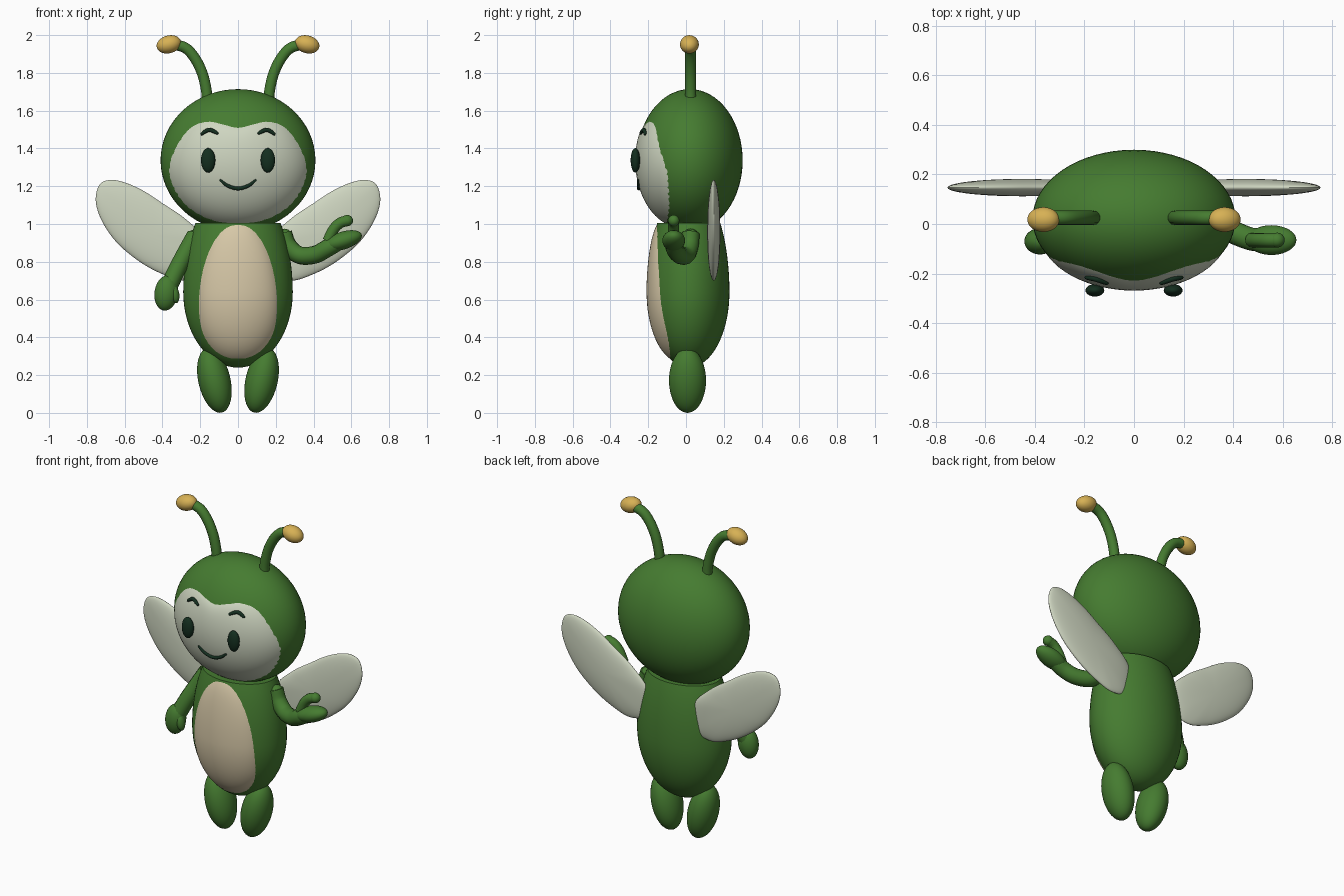
import bpy, bmesh
from math import sin, sqrt, pi, radians
from mathutils import Matrix, Vector

cube = bpy.data.objects.get("Cube")
if cube:
    bpy.data.objects.remove(cube, do_unlink=True)


def material(name, rgb):
    m = bpy.data.materials.new(name)
    m.use_nodes = True
    m.diffuse_color = (*rgb, 1)
    bsdf = m.node_tree.nodes["Principled BSDF"]
    bsdf.inputs["Base Color"].default_value = (*rgb, 1)
    bsdf.inputs["Roughness"].default_value = 0.6
    return m


GREEN = material("leaf green", (0.06, 0.2, 0.03))
PALE = material("pale green white", (0.62, 0.67, 0.53))
CREAM = material("belly cream", (0.68, 0.58, 0.39))
GOLD = material("gold", (0.68, 0.44, 0.09))
DARK = material("dark green", (0.007, 0.028, 0.014))


def smooth(obj, angle=40):
    bpy.ops.object.select_all(action='DESELECT')
    obj.select_set(True)
    bpy.context.view_layer.objects.active = obj
    bpy.ops.object.shade_smooth_by_angle(angle=radians(angle))
    return obj


def finish(bm, name, mat):
    me = bpy.data.meshes.new(name)
    bm.to_mesh(me)
    bm.free()
    me.materials.append(mat)
    obj = bpy.data.objects.new(name, me)
    bpy.context.collection.objects.link(obj)
    return smooth(obj)


def ball(name, mat, loc, radii, tilt=0, segs=40):
    """Ellipsoid tilted about the y axis by a number of degrees."""
    bm = bmesh.new()
    bmesh.ops.create_uvsphere(bm, u_segments=segs, v_segments=segs // 2, radius=1)
    mat4 = (Matrix.Translation(loc) @ Matrix.Rotation(radians(tilt), 4, 'Y')
            @ Matrix.Diagonal((*radii, 1)))
    bmesh.ops.transform(bm, matrix=mat4, verts=bm.verts)
    return finish(bm, name, mat)


def spline(pts, closed=False, steps=8):
    """Catmull-Rom samples through the points."""
    p = [Vector(q) for q in pts]
    n = len(p)
    pick = (lambda i: p[i % n]) if closed else (lambda i: p[max(0, min(n - 1, i))])
    out = []
    for i in range(n if closed else n - 1):
        a, b, c, d = (pick(i + k) for k in (-1, 0, 1, 2))
        for k in range(steps):
            t = k / steps
            out.append((b * 2 + (c - a) * t + (a * 2 - b * 5 + c * 4 - d) * t ** 2
                        + (b * 3 - a - c * 3 + d) * t ** 3) / 2)
    return out if closed else out + [p[-1]]


def tube(name, mat, pts, radius, taper=False):
    path = spline(pts)
    cu = bpy.data.curves.new(name, 'CURVE')
    cu.dimensions = '3D'
    cu.bevel_depth = radius
    cu.bevel_resolution = 5
    cu.use_fill_caps = True
    sp = cu.splines.new('POLY')
    sp.points.add(len(path) - 1)
    for i, (pt, co) in enumerate(zip(sp.points, path)):
        pt.co = (*co, 1)
        if taper:
            pt.radius = 0.35 + 0.65 * sqrt(sin(pi * i / (len(path) - 1)) + 1e-6)
    cu.materials.append(mat)
    obj = bpy.data.objects.new(name, cu)
    bpy.context.collection.objects.link(obj)
    bpy.ops.object.select_all(action='DESELECT')
    obj.select_set(True)
    bpy.context.view_layer.objects.active = obj
    bpy.ops.object.convert(target='MESH')
    return smooth(bpy.context.view_layer.objects.active)


def patch(name, mat, outline, centre, sheets, rings=14):
    """Fill a closed x-z outline with rings; each sheet is (facing, y function)."""
    loop = spline(outline, closed=True)
    c = Vector(centre)
    n = len(loop)
    bm = bmesh.new()
    for facing, depth in sheets:
        mid = bm.verts.new((c.x, depth(c.x, c.y, 0), c.y))
        prev = None
        for k in range(1, rings + 1):
            t = sin(k / rings * pi / 2)
            ring = []
            for q in loop:
                x, z = c + (q - c) * t
                ring.append(bm.verts.new((x, depth(x, z, t), z)))
            for i in range(n):
                j = (i + 1) % n
                f = bm.faces.new((prev[i], prev[j], ring[j], ring[i]) if prev
                                 else (mid, ring[j], ring[i]))
                f.normal_update()
                if f.normal.y * facing < 0:
                    f.normal_flip()
            prev = ring
    bmesh.ops.remove_doubles(bm, verts=bm.verts, dist=1e-5)
    return finish(bm, name, mat)


def mirrored(half):
    return half + [(-x, z) for x, z in reversed(half[1:-1])]


# Head and body surfaces
HEAD, HEAD_R = (0, 0.02, 1.337), (0.41, 0.28, 0.377)
WAIST, LOW, HIGH = 0.64, 0.40, 0.58


def head_y(x, z):
    d = 1 - (x / HEAD_R[0]) ** 2 - ((z - HEAD[2]) / HEAD_R[2]) ** 2
    return HEAD[1] - HEAD_R[1] * sqrt(max(d, 0))


def body_y(x, z):
    h = HIGH if z > WAIST else LOW
    d = 1 - (x / 0.29) ** 2 - ((z - WAIST) / h) ** 2
    return 0.015 - 0.215 * sqrt(max(d, 0))


def raised(surface):
    """Slightly proud of the surface, with a rim that sinks into it."""
    return lambda x, z, t: surface(x, z) - 0.011 * (1 - t ** 10) + 0.002


ball("head", GREEN, HEAD, HEAD_R, segs=64)

# Body: egg cut flat at the neck
bm = bmesh.new()
bmesh.ops.create_uvsphere(bm, u_segments=56, v_segments=36, radius=1)
for v in bm.verts:
    v.co = (v.co.x * 0.29, 0.015 + v.co.y * 0.215,
            WAIST + v.co.z * (HIGH if v.co.z > 0 else LOW))
bmesh.ops.bisect_plane(bm, geom=bm.verts[:] + bm.edges[:] + bm.faces[:],
                       plane_co=(0, 0, 1.005), plane_no=(0, 0, 1), clear_outer=True)
bmesh.ops.holes_fill(bm, edges=[e for e in bm.edges if e.is_boundary])
finish(bm, "body", GREEN)

# Face mask and belly panel
face = mirrored([(0, 1.513), (0.08, 1.53), (0.16, 1.545), (0.25, 1.515), (0.325, 1.42),
                 (0.367, 1.3), (0.34, 1.185), (0.27, 1.09), (0.15, 1.02), (0, 0.998)])
patch("face", PALE, face, (0, 1.29), [(-1, raised(head_y))])
belly = mirrored([(0, 1.0), (0.07, 0.98), (0.135, 0.9), (0.185, 0.77), (0.21, 0.6),
                  (0.195, 0.44), (0.14, 0.34), (0.065, 0.29), (0, 0.283)])
patch("belly", CREAM, belly, (0, 0.62), [(-1, raised(body_y))])

# Mouth
smile = [(-0.097, 1.235), (-0.055, 1.203), (0, 1.188), (0.055, 1.203), (0.097, 1.235)]
tube("mouth", DARK, [(x, head_y(x, z) - 0.012, z) for x, z in smile], 0.01, True)

# Paired parts
wing = [(0.16, 0.9), (0.27, 1.02), (0.4, 1.11), (0.5, 1.175), (0.6, 1.22), (0.68, 1.233),
        (0.735, 1.205), (0.753, 1.12), (0.72, 1.015), (0.64, 0.9), (0.52, 0.8),
        (0.4, 0.735), (0.28, 0.7), (0.18, 0.74)]
brow = [(0.105, 1.478), (0.153, 1.498), (0.197, 1.473)]
feeler = [(0.163, 1.64), (0.168, 1.71), (0.19, 1.8), (0.23, 1.88), (0.28, 1.933), (0.35, 1.952)]
for side, s in (("left", 1), ("right", -1)):
    patch(side + "_wing", PALE, [(s * x, z) for x, z in wing], (s * 0.45, 0.95),
          [(f, lambda x, z, t, f=f: 0.147 + f * 0.035 * sqrt(max(0, 1 - t * t)))
           for f in (-1, 1)])
    ball(side + "_leg", GREEN, (s * 0.125, 0.008, 0.172), (0.085, 0.098, 0.175), s * 13)
    ball(side + "_eye", DARK, (s * 0.158, -0.268, 1.337), (0.038, 0.025, 0.065), segs=28)
    tube(side + "_brow", DARK, [(s * x, head_y(x, z) - 0.012, z) for x, z in brow], 0.011, True)
    tube(side + "_antenna", GREEN, [(s * x, 0.025, z) for x, z in feeler], 0.029)
    ball(side + "_antenna_tip", GOLD, (s * 0.366, 0.018, 1.951), (0.066, 0.05, 0.047), s * 15)

# Lowered right arm
ball("right_shoulder", GREEN, (-0.232, 0.01, 0.925), (0.04, 0.045, 0.045))
tube("right_arm", GREEN, [(-0.225, 0.015, 0.94), (-0.275, -0.01, 0.85),
                          (-0.325, -0.04, 0.755), (-0.37, -0.065, 0.66)], 0.047)
ball("right_hand", GREEN, (-0.38, -0.07, 0.635), (0.062, 0.053, 0.094), 8)
ball("right_thumb", GREEN, (-0.335, -0.085, 0.63), (0.024, 0.028, 0.05), -10, 24)

# Raised left arm with an open hand
ball("left_shoulder", GREEN, (0.245, 0.025, 0.93), (0.045, 0.045, 0.045))
tube("left_arm", GREEN, [(0.24, 0.025, 0.95), (0.265, 0.02, 0.885), (0.325, 0, 0.835),
                         (0.405, -0.035, 0.837), (0.47, -0.06, 0.87), (0.52, -0.065, 0.9)], 0.047)
ball("left_hand", GREEN, (0.555, -0.065, 0.912), (0.105, 0.06, 0.047), -18)
tube("left_thumb", GREEN, [(0.475, -0.065, 0.91), (0.505, -0.065, 0.97),
                           (0.54, -0.065, 1.005), (0.58, -0.065, 1.018)], 0.029)
ball("left_thumb_tip", GREEN, (0.578, -0.065, 1.018), (0.031, 0.03, 0.03), segs=24)
